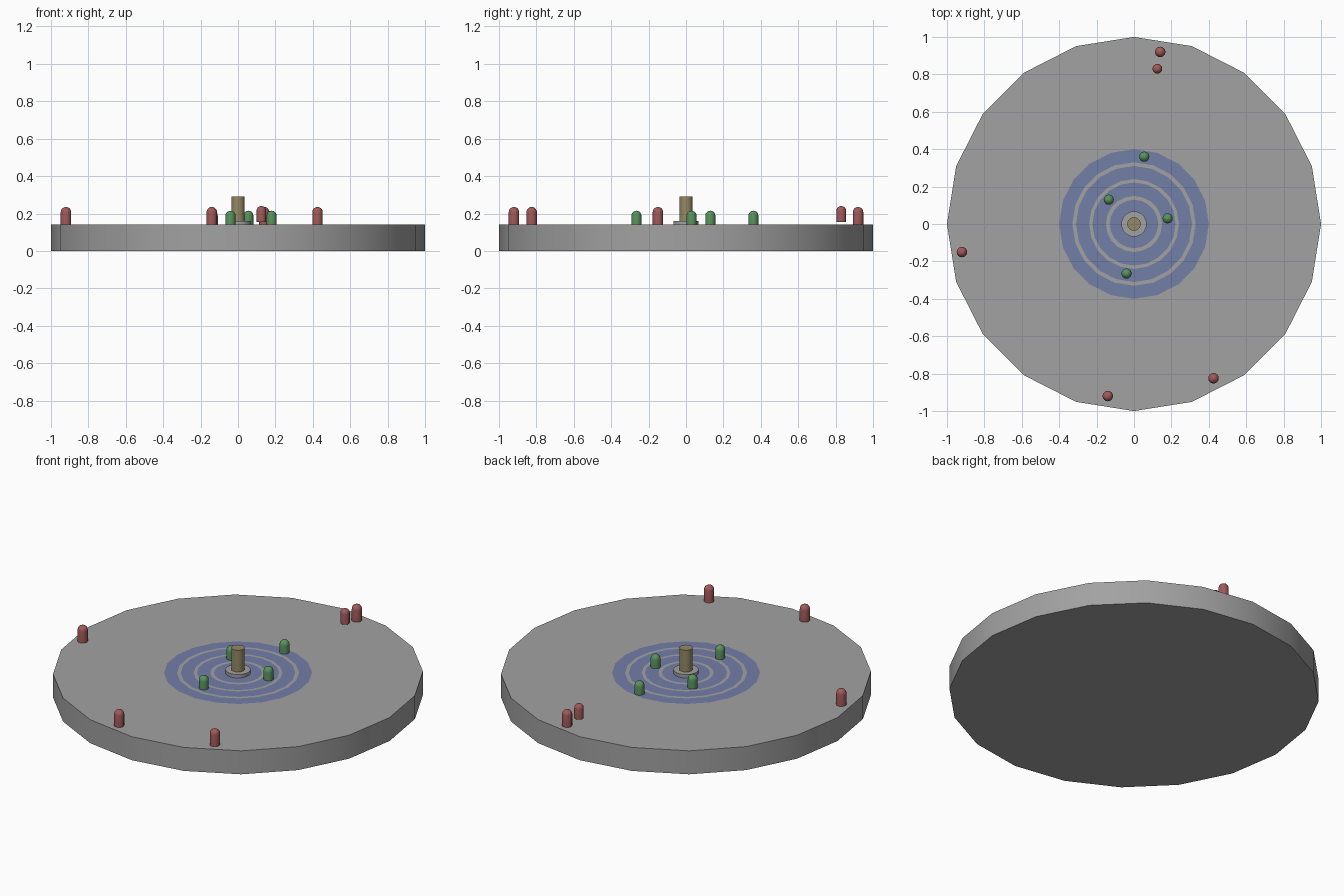
import bpy, bmesh
from math import sin, cos, pi, radians

cube = bpy.data.objects.get("Cube")
if cube:
    bpy.data.objects.remove(cube)


def material(name, r, g, b):
    m = bpy.data.materials.new(name)
    m.use_nodes = True
    m.diffuse_color = (r, g, b, 1)
    m.node_tree.nodes["Principled BSDF"].inputs["Base Color"].default_value = (r, g, b, 1)
    return m


GREY = material("stone grey", 0.36, 0.36, 0.36)
BLUE = material("slate blue", 0.17, 0.21, 0.39)
RED = material("brick red", 0.36, 0.10, 0.10)
GREEN = material("leaf green", 0.10, 0.29, 0.11)
TAN = material("tan", 0.30, 0.25, 0.13)


def lathe(name, profile, sides, mats, loc=(0, 0, 0), bands=()):
    """Spin (radius, z) points around z; bands lists profile steps using the second material."""
    bm = bmesh.new()
    rings = []
    for r, z in profile:
        n = sides if r > 0 else 1
        rings.append([bm.verts.new((r * cos(2 * pi * i / sides), r * sin(2 * pi * i / sides), z))
                      for i in range(n)])
    for step, (a, b) in enumerate(zip(rings, rings[1:])):
        for i in range(sides):
            j = (i + 1) % sides
            corners = [a[i % len(a)], a[j % len(a)], b[j % len(b)], b[i % len(b)]]
            face = bm.faces.new(list(dict.fromkeys(corners)))
            face.material_index = int(step in bands)
    bmesh.ops.recalc_face_normals(bm, faces=bm.faces)
    mesh = bpy.data.meshes.new(name)
    bm.to_mesh(mesh)
    bm.free()
    for m in mats:
        mesh.materials.append(m)
    ob = bpy.data.objects.new(name, mesh)
    ob.location = loc
    bpy.context.collection.objects.link(ob)
    bpy.ops.object.select_all(action="DESELECT")
    ob.select_set(True)
    bpy.context.view_layer.objects.active = ob
    bpy.ops.object.shade_smooth_by_angle(angle=radians(35))
    return ob


def peg(name, x, y, mat, radius, height, z):
    """Upright cylinder with a rounded top."""
    dome = [(radius * cos(t * pi / 10), height - radius + radius * sin(t * pi / 10)) for t in range(5)]
    lathe(name, [(0, 0), (radius, 0)] + dome + [(0, height)], 16, [mat], (x, y, z))


# Platform with painted concentric bands on its top
TOP = 0.14
radii = [1, 0.40, 0.33, 0.31, 0.24, 0.222, 0.15, 0.13, 0]
lathe("platform", [(0, 0), (1, 0)] + [(r, TOP) for r in radii], 20, [GREY, BLUE], bands=(3, 5, 7, 9))

# Central post on its round foot
lathe("post_foot", [(0, 0), (0.068, 0), (0.068, 0.02), (0, 0.02)], 20, [GREY], (0, 0, TOP))
lathe("post", [(0, 0), (0.036, 0), (0.036, 0.15), (0, 0.15)], 20, [TAN], (0, 0, TOP))

# Inner pegs on the bands
for i, (x, y) in enumerate([(0.055, 0.36), (-0.135, 0.13), (0.18, 0.03), (-0.04, -0.265)]):
    peg(f"green_peg_{i + 1}", x, y, GREEN, 0.027, 0.075, TOP)

# Outer pegs near the rim, one slightly raised
for i, (x, y) in enumerate([(0.14, 0.92), (-0.92, -0.15), (0.425, -0.825), (-0.14, -0.92)]):
    peg(f"red_peg_{i + 1}", x, y, RED, 0.028, 0.095, TOP)
peg("red_peg_raised", 0.125, 0.83, RED, 0.026, 0.085, TOP + 0.015)
